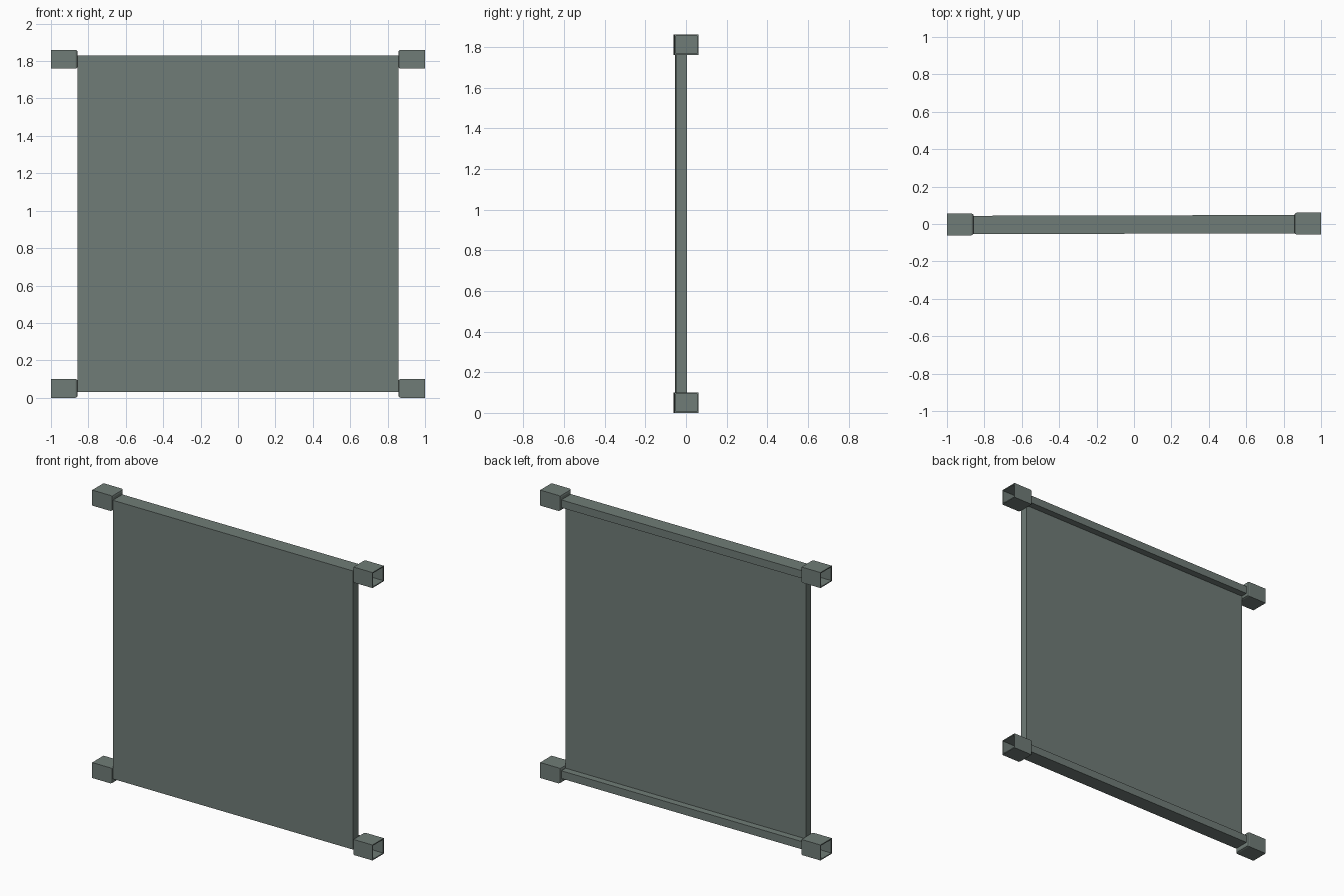
import bpy, bmesh, math
from mathutils import Matrix, Vector

if "Cube" in bpy.data.objects:
    bpy.data.objects.remove(bpy.data.objects["Cube"])

TWIST = Matrix.Rotation(0.0025, 4, 'Z')   # the whole frame sits very slightly turned

mat = bpy.data.materials.new("grey_green")
mat.diffuse_color = (0.162, 0.202, 0.184, 1)
mat.use_nodes = True
mat.node_tree.nodes["Principled BSDF"].inputs["Base Color"].default_value = mat.diffuse_color


def box_bm(lo, hi):
    bm = bmesh.new()
    bmesh.ops.create_cube(bm, size=1)
    lo, hi = Vector(lo), Vector(hi)
    for v in bm.verts:
        v.co = Vector([(lo[i] + hi[i]) / 2 + v.co[i] * (hi[i] - lo[i]) for i in range(3)])
    return bm


def finish(bm, name):
    bm.transform(TWIST)
    bmesh.ops.recalc_face_normals(bm, faces=bm.faces)
    me = bpy.data.meshes.new(name)
    bm.to_mesh(me)
    bm.free()
    me.materials.append(mat)
    ob = bpy.data.objects.new(name, me)
    bpy.context.collection.objects.link(ob)
    return ob


# flat panel
finish(box_bm((-0.857, -0.052, 0.03), (0.857, 0.002, 1.83)), "panel")

# rails along the back edge, top and bottom
for name, z0, z1 in (("bottom_rail", 0.03, 0.08), ("top_rail", 1.78, 1.83)):
    finish(box_bm((-0.857, 0.002, z0), (0.857, 0.046, z1)), name)


# hollow corner caps, open outward, with a softened inner end
def cap(name, side, z0):
    bm = box_bm((0.857, -0.058, z0), (1.0, 0.058, z0 + 0.1))
    bm.faces.ensure_lookup_table()
    inner = min(bm.faces, key=lambda f: f.calc_center_median().x)
    bmesh.ops.bevel(bm, geom=list(inner.edges), offset=0.012, segments=2,
                    profile=0.5, affect='EDGES')
    outer = max(bm.faces, key=lambda f: f.calc_center_median().x)
    bmesh.ops.inset_region(bm, faces=[outer], thickness=0.009)
    outer = max((f for f in bm.faces if abs(f.normal.x) > 0.9
                 and abs(f.calc_center_median().z - z0 - 0.05) < 0.01
                 and abs(f.calc_center_median().y) < 0.01),
                key=lambda f: f.calc_center_median().x)
    ext = bmesh.ops.extrude_discrete_faces(bm, faces=[outer])
    bmesh.ops.translate(bm, verts=ext["faces"][0].verts, vec=(-0.125, 0, 0))
    if side < 0:
        bm.transform(Matrix.Scale(-1, 4, (1, 0, 0)))
    finish(bm, name)


for side, sname in ((-1, "left"), (1, "right")):
    for z0, zname in ((0, "bottom"), (1.76, "top")):
        cap(f"{zname}_{sname}_cap", side, z0)
